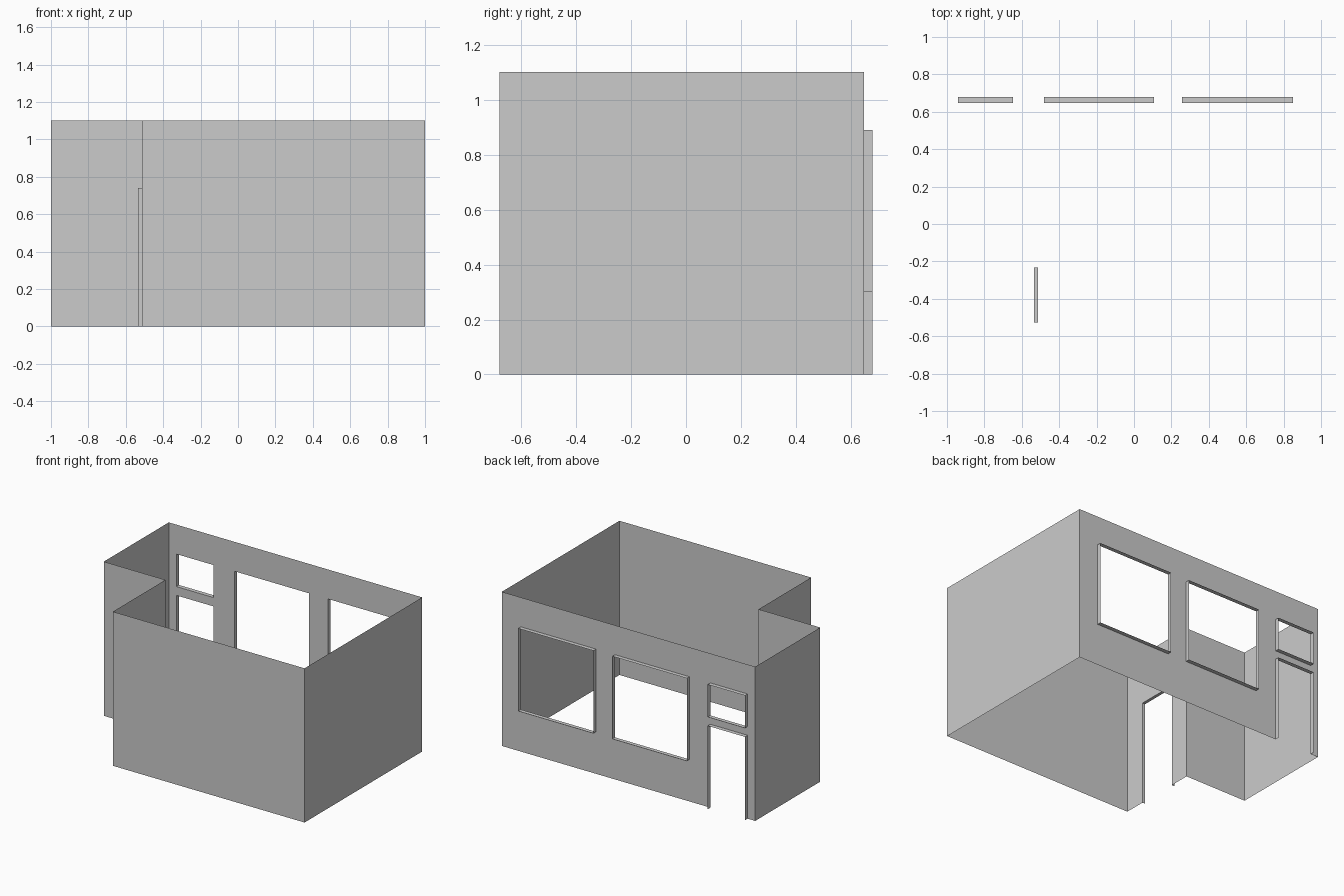
import bpy, bmesh
from mathutils import Vector

if "Cube" in bpy.data.objects:
    bpy.data.objects.remove(bpy.data.objects["Cube"])

HEIGHT = 1.1
UP = Vector((0, 0, 1))


def make_object(name, bm):
    mesh = bpy.data.meshes.new(name)
    bm.to_mesh(mesh)
    bm.free()
    obj = bpy.data.objects.new(name, mesh)
    bpy.context.collection.objects.link(obj)


def wall(name, a, b, openings=()):
    """Thin wall from a to b, facing the room; openings are (u0, u1, z0, z1)."""
    a, b = Vector((*a, 0)), Vector((*b, 0))
    d, length = (b - a).normalized(), (b - a).length
    us = sorted({0, length, *(u for o in openings for u in o[:2])})
    zs = sorted({0, HEIGHT, *(z for o in openings for z in o[2:4])})
    bm = bmesh.new()
    grid = [[bm.verts.new(a + d * u + UP * z) for z in zs] for u in us]
    for i in range(len(us) - 1):
        for j in range(len(zs) - 1):
            u, z = (us[i] + us[i + 1]) / 2, (zs[j] + zs[j + 1]) / 2
            if not any(o[0] < u < o[1] and o[2] < z < o[3] for o in openings):
                bm.faces.new((grid[i][j], grid[i + 1][j],
                              grid[i + 1][j + 1], grid[i][j + 1]))
    loose = [v for v in bm.verts if not v.link_faces]
    bmesh.ops.delete(bm, geom=loose, context='VERTS')
    make_object(name, bm)


def reveal(name, a, b, opening, depth):
    """Lining of an opening, running outward; doorways have no sill."""
    a, b = Vector((*a, 0)), Vector((*b, 0))
    d = (b - a).normalized()
    out = UP.cross(d) * depth
    u0, u1, z0, z1 = opening
    path = [(u1, z0), (u1, z1), (u0, z1), (u0, z0)]
    bm = bmesh.new()
    inner = [bm.verts.new(a + d * u + UP * z) for u, z in path]
    outer = [bm.verts.new(v.co + out) for v in inner]
    for i in range(4 if z0 > 0 else 3):
        k = (i + 1) % 4
        bm.faces.new((inner[i], inner[k], outer[k], outer[i]))
    make_object(name, bm)


# Room outline, clockwise, with a notch at the front left
FRONT, BACK, NOTCH_X, NOTCH_Y = -0.678, 0.648, -0.513, -0.085
back_left, back_right = (-1, BACK), (1, BACK)
front_right, front_left = (1, FRONT), (NOTCH_X, FRONT)
notch_inner, notch_left = (NOTCH_X, NOTCH_Y), (-1, NOTCH_Y)

# Openings measured along each wall
back_openings = {
    "back_door": (0.06, 0.354, 0, 0.595),
    "transom": (0.06, 0.354, 0.658, 0.89),
    "window_left": (0.519, 1.107, 0.30, 0.89),
    "window_right": (1.257, 1.85, 0.30, 0.89),
}
side_door = (-0.527 - FRONT, -0.233 - FRONT, 0, 0.74)

# Walls
wall("back_wall", back_left, back_right, list(back_openings.values()))
wall("right_wall", back_right, front_right)
wall("front_wall", front_right, front_left)
wall("notch_side_wall", front_left, notch_inner, [side_door])
wall("notch_front_wall", notch_inner, notch_left)
wall("left_wall", notch_left, back_left)

# Opening linings
for part, opening in back_openings.items():
    reveal(part + "_reveal", back_left, back_right, opening, 0.03)
reveal("side_door_reveal", front_left, notch_inner, side_door, 0.022)
